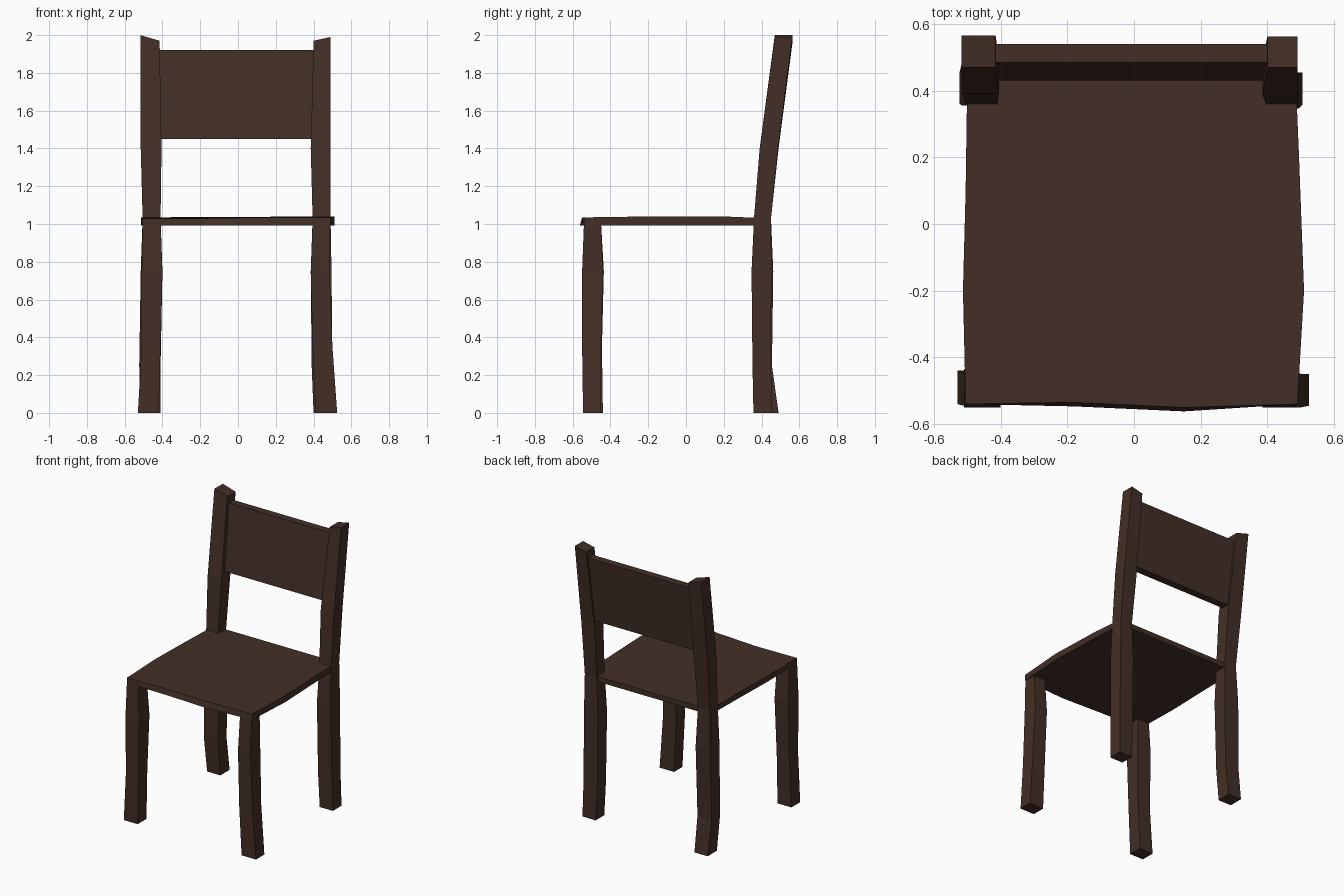
import bpy, bmesh

wood = bpy.data.materials.new("dark brown wood")
wood.diffuse_color = (0.055, 0.028, 0.019, 1)


def make_object(name, bm):
    bmesh.ops.recalc_face_normals(bm, faces=bm.faces)
    mesh = bpy.data.meshes.new(name)
    bm.to_mesh(mesh)
    bm.free()
    mesh.materials.append(wood)
    obj = bpy.data.objects.new(name, mesh)
    bpy.context.collection.objects.link(obj)
    return obj


def loft(name, rings):
    """Skin a stack of closed rings and cap both ends."""
    bm = bmesh.new()
    loops = [[bm.verts.new(p) for p in ring] for ring in rings]
    n = len(loops[0])
    for a, b in zip(loops, loops[1:]):
        for i in range(n):
            j = (i + 1) % n
            bm.faces.new((a[i], a[j], b[j], b[i]))
    bm.faces.new(loops[0][::-1])
    bm.faces.new(loops[-1])
    return make_object(name, bm)


def crooked_post(name, sections, tilt=(0, 0)):
    """sections: z, x0, x1, y0, y1; tilt lowers the x0 / x1 side of the top."""
    rings = []
    for k, (z, x0, x1, y0, y1) in enumerate(sections):
        a, b = tilt if k == len(sections) - 1 else (0, 0)
        rings.append([(x0, y0, z - a), (x1, y0, z - b),
                      (x1, y1, z - b), (x0, y1, z - a)])
    return loft(name, rings)


# Front legs, slightly crooked
crooked_post("front_leg_left", [
    (0.00, -0.53, -0.42, -0.54, -0.44), (0.35, -0.51, -0.41, -0.545, -0.445),
    (0.75, -0.51, -0.40, -0.55, -0.435), (1.01, -0.505, -0.41, -0.54, -0.45)])
crooked_post("front_leg_right", [
    (0.00, 0.41, 0.525, -0.545, -0.45), (0.35, 0.395, 0.50, -0.55, -0.45),
    (0.75, 0.385, 0.485, -0.55, -0.44), (1.01, 0.395, 0.487, -0.54, -0.45)])

# Back legs running up into the leaning back posts
crooked_post("back_leg_left", [
    (0.00, -0.515, -0.41, 0.385, 0.49), (0.25, -0.523, -0.41, 0.36, 0.455),
    (0.75, -0.515, -0.40, 0.355, 0.462), (1.03, -0.505, -0.41, 0.36, 0.45),
    (1.40, -0.515, -0.405, 0.39, 0.49), (2.00, -0.517, -0.415, 0.47, 0.565)],
    tilt=(0, 0.03))
crooked_post("back_leg_right", [
    (0.00, 0.40, 0.505, 0.357, 0.455), (0.25, 0.39, 0.50, 0.352, 0.45),
    (0.75, 0.385, 0.495, 0.347, 0.452), (1.03, 0.395, 0.49, 0.36, 0.45),
    (1.40, 0.385, 0.49, 0.39, 0.487), (2.00, 0.40, 0.49, 0.47, 0.563)],
    tilt=(0.03, 0.01))

# Seat: thin slab with an uneven outline, wider underneath at the front
top = [(-0.505, -0.54, 1.03), (-0.18, -0.535, 1.03), (0.15, -0.55, 1.035),
       (0.49, -0.54, 1.035), (0.51, -0.20, 1.04), (0.495, 0.20, 1.04),
       (0.485, 0.44, 1.03), (-0.50, 0.44, 1.03), (-0.505, 0.10, 1.035),
       (-0.513, -0.20, 1.035)]
bottom = [(x, y - (0.012 if y < -0.5 and abs(x) < 0.4 else 0), 0.993)
          for x, y, z in top]
loft("seat", [bottom, top])

# Backrest panel leaning with the posts
crooked_post("backrest_panel", [(1.45, -0.43, 0.42, 0.43, 0.485),
                                (1.92, -0.43, 0.42, 0.485, 0.54)])
